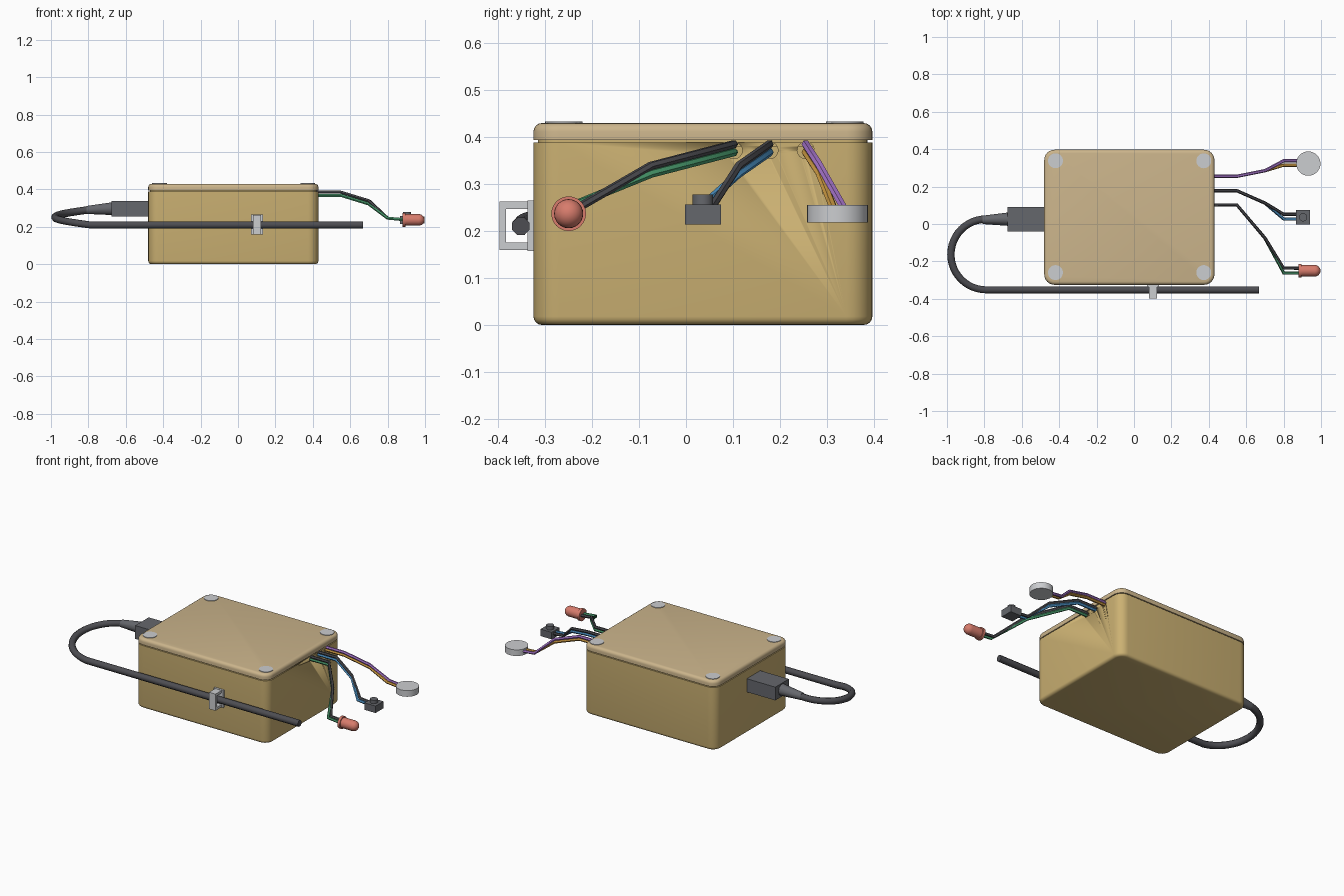
import bpy, bmesh, math
from mathutils import Matrix, Vector

cube = bpy.data.objects.get("Cube")
if cube:
    bpy.data.objects.remove(cube, do_unlink=True)


def material(name, r, g, b):
    m = bpy.data.materials.new(name)
    m.use_nodes = True
    m.diffuse_color = (r, g, b, 1)
    m.node_tree.nodes["Principled BSDF"].inputs["Base Color"].default_value = (r, g, b, 1)
    return m


TAN = material("tan plastic", 0.60, 0.44, 0.17)
LID = material("pale tan plastic", 0.60, 0.46, 0.26)
GREY = material("dark grey plastic", 0.13, 0.135, 0.15)
BLACK = material("charcoal rubber", 0.075, 0.075, 0.085)
SILVER = material("light grey metal", 0.60, 0.61, 0.63)
RED = material("coral red", 0.68, 0.20, 0.15)
GREEN = material("green wire", 0.07, 0.34, 0.16)
BLUE = material("blue wire", 0.08, 0.32, 0.62)
PURPLE = material("purple wire", 0.39, 0.18, 0.61)
ORANGE = material("orange wire", 0.66, 0.35, 0.06)


def finish(bm, name, mat):
    bmesh.ops.recalc_face_normals(bm, faces=bm.faces)
    mesh = bpy.data.meshes.new(name)
    bm.to_mesh(mesh)
    bm.free()
    mesh.materials.append(mat)
    obj = bpy.data.objects.new(name, mesh)
    bpy.context.collection.objects.link(obj)
    return obj


def smooth(obj, angle=35):
    bpy.ops.object.select_all(action='DESELECT')
    obj.select_set(True)
    bpy.context.view_layer.objects.active = obj
    bpy.ops.object.shade_smooth_by_angle(angle=math.radians(angle))


def box(name, mat, lo, hi, corner=0, rim=0, rim_top=True):
    """Box with optional rounded upright corners and one rounded rim."""
    lo, hi = Vector(lo), Vector(hi)
    bm = bmesh.new()
    bmesh.ops.create_cube(bm, size=1)
    bmesh.ops.scale(bm, vec=hi - lo, verts=bm.verts)
    bmesh.ops.translate(bm, vec=(lo + hi) / 2, verts=bm.verts)
    if corner:
        upright = [e for e in bm.edges if abs(e.verts[0].co.z - e.verts[1].co.z) > 0.001]
        bmesh.ops.bevel(bm, geom=upright, offset=corner, segments=6, profile=0.5, affect='EDGES')
    if rim:
        z = hi.z if rim_top else lo.z
        edges = [e for e in bm.edges if all(abs(v.co.z - z) < 1e-4 for v in e.verts)]
        bmesh.ops.bevel(bm, geom=edges, offset=rim, segments=4, profile=0.5, affect='EDGES')
    obj = finish(bm, name, mat)
    if corner:
        smooth(obj)
    return obj


def lathe(name, mat, profile, origin, along_x=False, sides=32):
    """Spin (radius, height) pairs about z, or about x."""
    bm = bmesh.new()
    verts = [bm.verts.new((r, 0, h)) for r, h in profile]
    edges = [bm.edges.new(pair) for pair in zip(verts, verts[1:])]
    bmesh.ops.spin(bm, geom=verts + edges, axis=(0, 0, 1), cent=(0, 0, 0),
                   angle=math.tau, steps=sides)
    bmesh.ops.remove_doubles(bm, verts=bm.verts, dist=1e-5)
    if along_x:
        bm.transform(Matrix.Rotation(math.pi / 2, 4, 'Y'))
    bm.transform(Matrix.Translation(origin))
    obj = finish(bm, name, mat)
    smooth(obj)
    return obj


def disc(name, mat, radius, depth, origin, along_x=False):
    return lathe(name, mat, [(0, 0), (radius, 0), (radius, depth), (0, depth)], origin, along_x)


def tube(name, mat, points, radius, radii=None, resolution=1):
    curve = bpy.data.curves.new(name, 'CURVE')
    curve.dimensions = '3D'
    curve.bevel_depth = radius
    curve.bevel_resolution = resolution
    curve.use_fill_caps = True
    spline = curve.splines.new('POLY')
    spline.points.add(len(points) - 1)
    for i, p in enumerate(points):
        spline.points[i].co = (*p, 1)
        spline.points[i].radius = radii[i] if radii else 1
    curve.materials.append(mat)
    obj = bpy.data.objects.new(name, curve)
    bpy.context.collection.objects.link(obj)
    bpy.ops.object.select_all(action='DESELECT')
    obj.select_set(True)
    bpy.context.view_layer.objects.active = obj
    bpy.ops.object.convert(target='MESH')
    smooth(bpy.context.object, 50)


# Enclosure and lid, with a narrow seam between them
body = box("enclosure_body", TAN, (-0.48, -0.325, 0), (0.43, 0.397, 0.389), 0.055, 0.018, False)
box("seam_lip", TAN, (-0.47, -0.315, 0.38), (0.42, 0.387, 0.4), 0.045)
box("enclosure_lid", LID, (-0.48, -0.325, 0.394), (0.43, 0.397, 0.43), 0.055, 0.018)
for x in (-0.42, 0.373):
    for y in (-0.26, 0.338):
        disc("lid_screw", SILVER, 0.04, 0.012, (x, y, 0.421))

# Wire outlets cut into the side wall
for y in (0.102, 0.178, 0.255):
    cutter = disc("outlet_cutter", TAN, 0.018, 0.04, (0.405, y, 0.372), True)
    cutter.hide_render = True
    cutter.hide_viewport = True
    cut = body.modifiers.new("wire_outlet", 'BOOLEAN')
    cut.operation = 'DIFFERENCE'
    cut.object = cutter

# Plug, strain relief and looped power cable
box("plug", GREY, (-0.675, -0.04, 0.255), (-0.478, 0.092, 0.337))
tube("strain_relief", GREY, [(-0.67, 0.026, 0.297), (-0.81, 0.022, 0.29)], 0.036,
     [1, 0.62], 3)
loop = [(-0.79, 0.026, 0.293)]
for i in range(25):
    t = i / 24
    a = math.pi * (0.5 + t)
    loop.append((-0.79 + 0.189 * math.cos(a), -0.163 + 0.189 * math.sin(a), 0.292 - 0.082 * t))
loop.append((0.668, -0.352, 0.21))
tube("power_cable", BLACK, loop[1:], 0.02, resolution=2)

# Cable clip: back plate and three-sided strap
box("clip_back", SILVER, (0.07, -0.338, 0.158), (0.134, -0.324, 0.265))
box("clip_front", SILVER, (0.08, -0.397, 0.16), (0.124, -0.383, 0.263))
for z in (0.16, 0.247):
    box("clip_arm", SILVER, (0.08, -0.39, z), (0.124, -0.33, z + 0.016))


# Paired wires from each outlet to its component
def wire_pair(name, y0, y1, ends, mats):
    for label, y_end, mat, dz in zip(("upper", "lower"), ends, mats, (0.008, -0.009)):
        tube(f"{name}_{label}_wire", mat,
             [(0.40, y0, 0.377 + dz), (0.55, y0, 0.377 + dz), (0.70, y1, 0.331 + dz),
              (0.80, y_end, 0.246), (0.89, y_end, 0.238)], 0.009)


wire_pair("lamp", 0.102, -0.075, (-0.236, -0.262), (BLACK, GREEN))
wire_pair("button", 0.178, 0.112, (0.052, 0.027), (BLACK, BLUE))
wire_pair("buzzer", 0.255, 0.285, (0.338, 0.315), (PURPLE, ORANGE))

# Indicator lamp: flange, barrel and domed end
dome = [(0.031 * math.cos(a), 0.086 + 0.031 * math.sin(a))
        for a in (math.pi / 2 * i / 6 for i in range(6))]
lathe("indicator_lamp", RED, [(0, 0), (0.037, 0), (0.037, 0.016), (0.031, 0.016)]
      + dome + [(0, 0.117)], (0.88, -0.25, 0.237), True, 24)

# Push button and round buzzer
box("button_base", GREY, (0.866, -0.002, 0.214), (0.942, 0.075, 0.257))
disc("button_cap", GREY, 0.022, 0.022, (0.904, 0.036, 0.256))
disc("buzzer", SILVER, 0.065, 0.038, (0.932, 0.323, 0.218))
